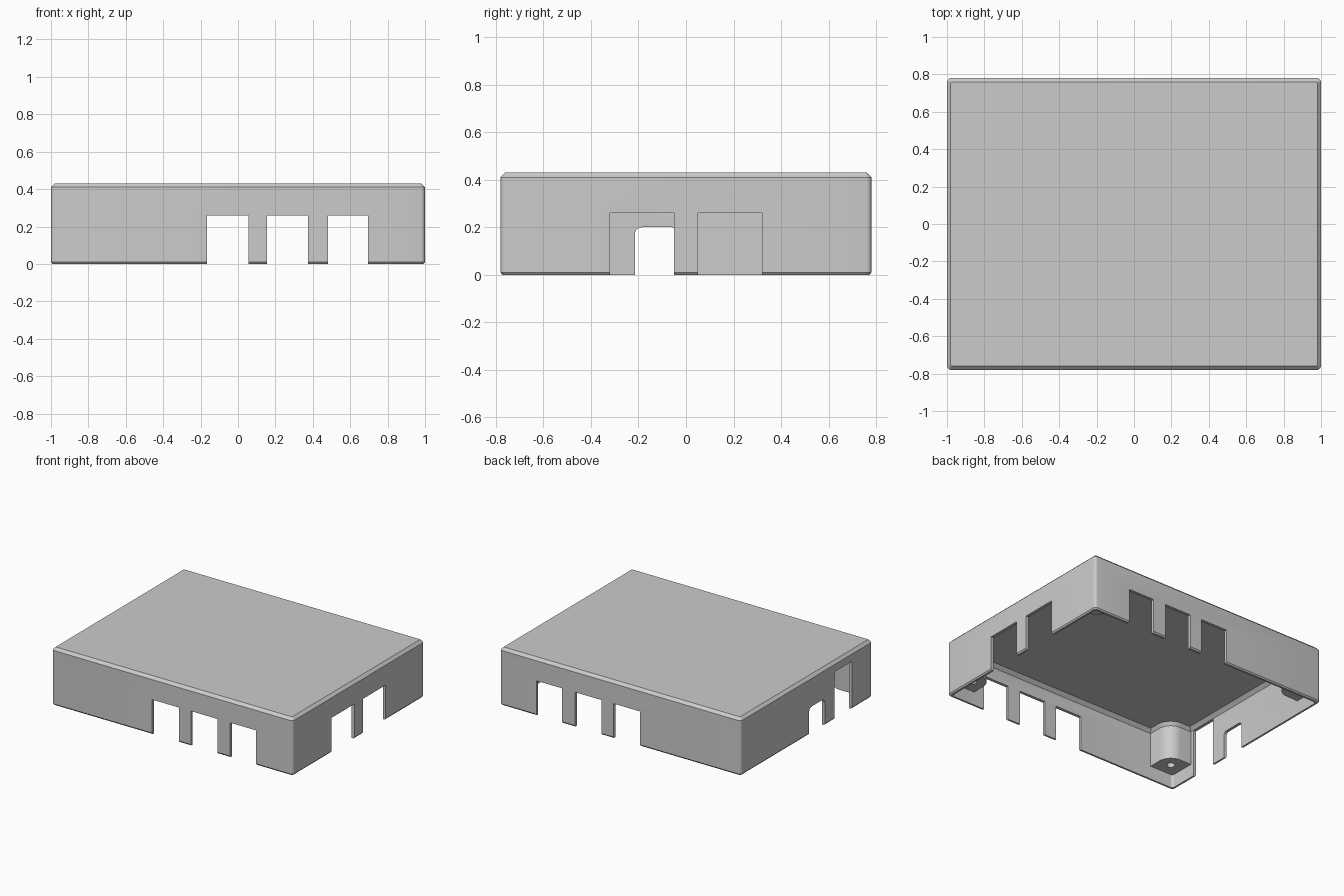
import bpy, bmesh
from math import sin, cos, pi

if "Cube" in bpy.data.objects:
    bpy.data.objects.remove(bpy.data.objects["Cube"], do_unlink=True)

HX, HY, TOP, WALL = 1.0, 0.78, 0.43, 0.022
CEILING, CHAMFER = 0.38, 0.025

grey = bpy.data.materials.new("plain grey")
grey.use_nodes = True
grey.diffuse_color = (0.6, 0.6, 0.6, 1)
grey.node_tree.nodes["Principled BSDF"].inputs["Base Color"].default_value = grey.diffuse_color


def rounded_rect(x0, x1, y0, y1, radii, steps=5):
    """Outline points, anticlockwise from the low corner; zero radius is sharp."""
    points = []
    corners = [(x0, y0, 1, 1), (x1, y0, -1, 1), (x1, y1, -1, -1), (x0, y1, 1, -1)]
    for i, (x, y, sx, sy) in enumerate(corners):
        r = radii[i]
        for k in range(steps + 1 if r else 1):
            a = pi + i * pi / 2 + k * pi / 2 / steps
            points.append((x + sx * r + r * cos(a), y + sy * r + r * sin(a)))
    return points


def loft(name, rings):
    """Closed solid through stacked outlines, each given as (points, z)."""
    bm = bmesh.new()
    loops = [[bm.verts.new((x, y, z)) for x, y in pts] for pts, z in rings]
    n = len(loops[0])
    bm.faces.new(loops[0][::-1])
    bm.faces.new(loops[-1])
    for low, high in zip(loops, loops[1:]):
        for i in range(n):
            j = (i + 1) % n
            bm.faces.new((low[i], low[j], high[j], high[i]))
    bmesh.ops.recalc_face_normals(bm, faces=bm.faces)
    mesh = bpy.data.meshes.new(name)
    bm.to_mesh(mesh)
    bm.free()
    mesh.materials.append(grey)
    obj = bpy.data.objects.new(name, mesh)
    bpy.context.collection.objects.link(obj)
    return obj


def activate(obj):
    bpy.ops.object.select_all(action='DESELECT')
    obj.select_set(True)
    bpy.context.view_layer.objects.active = obj


def cut(obj, cutter):
    mod = obj.modifiers.new("cut", 'BOOLEAN')
    mod.operation, mod.solver, mod.object = 'DIFFERENCE', 'EXACT', cutter
    activate(obj)
    bpy.ops.object.modifier_apply(modifier=mod.name)
    bpy.data.objects.remove(cutter, do_unlink=True)


def body(name, levels):
    """Box-like solid from (inset, z, corner radius) levels."""
    return loft(name, [(rounded_rect(d - HX, HX - d, d - HY, HY - d, [r] * 4), z)
                       for d, z, r in levels])


def box(x0, x1, y0, y1, height):
    sharp = rounded_rect(x0, x1, y0, y1, [0] * 4)
    return loft("notch_cutter", [(sharp, -0.1), (sharp, height)])


# Cover: eased lower rim, rounded corners, chamfered top
cover = body("cover", [(0.008, 0, 0.016), (0, 0.01, 0.022),
                       (0, TOP - 0.02, 0.022), (0.02, TOP, 0.008)])
cut(cover, body("cavity_cutter", [(WALL, -0.1, 0.02), (WALL, CEILING - CHAMFER, 0.02),
                                  (WALL + CHAMFER, CEILING, 0.008)]))

# Three matching openings through the front and back walls
for x0, x1 in [(-0.165, 0.055), (0.155, 0.375), (0.48, 0.695)]:
    cut(cover, box(x0, x1, -1, 1, 0.26))

# Two wide openings in the right wall
for y0, y1 in [(-0.32, -0.05), (0.05, 0.32)]:
    cut(cover, box(0.9, 1.1, y0, y1, 0.26))

# Left wall: one tall opening and one low opening with rounded upper corners
cut(cover, box(-1.1, -0.9, -0.535, -0.33, 0.355))
arch = loft("arch_cutter", [(rounded_rect(-0.215, -0.03, -0.1, 0.2, [0, 0, 0.03, 0.03]), x)
                            for x in (-1.1, -0.9)])
for v in arch.data.vertices:
    y, z, x = v.co
    v.co = (x, y, z)
cut(cover, arch)


# Screw posts, flared where they meet the ceiling, mirrored to all four corners
def post_ring(size, radius):
    x, y = 0.012 - HX, 0.012 - HY
    return rounded_rect(x, x + size, y, y + size, [0, 0, radius, 0], 10)


posts = loft("screw_posts", [(post_ring(0.205, 0.1), 0.1),
                             (post_ring(0.205, 0.1), CEILING - CHAMFER),
                             (post_ring(0.205 + CHAMFER, 0.1 + CHAMFER), CEILING + 0.01)])
cx, cy, r = 0.12 - HX, 0.12 - HY, 0.028
circle = rounded_rect(cx - r, cx + r, cy - r, cy + r, [r] * 4)[:]
bore = loft("bore_cutter", [([p for i, p in enumerate(circle) if i % 6], z) for z in (0.05, 0.3)])
cut(posts, bore)
mirror = posts.modifiers.new("mirror", 'MIRROR')
mirror.use_axis = (True, True, False)
activate(posts)
bpy.ops.object.modifier_apply(modifier=mirror.name)

for obj in (cover, posts):
    activate(obj)
    bpy.ops.object.shade_smooth_by_angle(angle=pi / 6)
